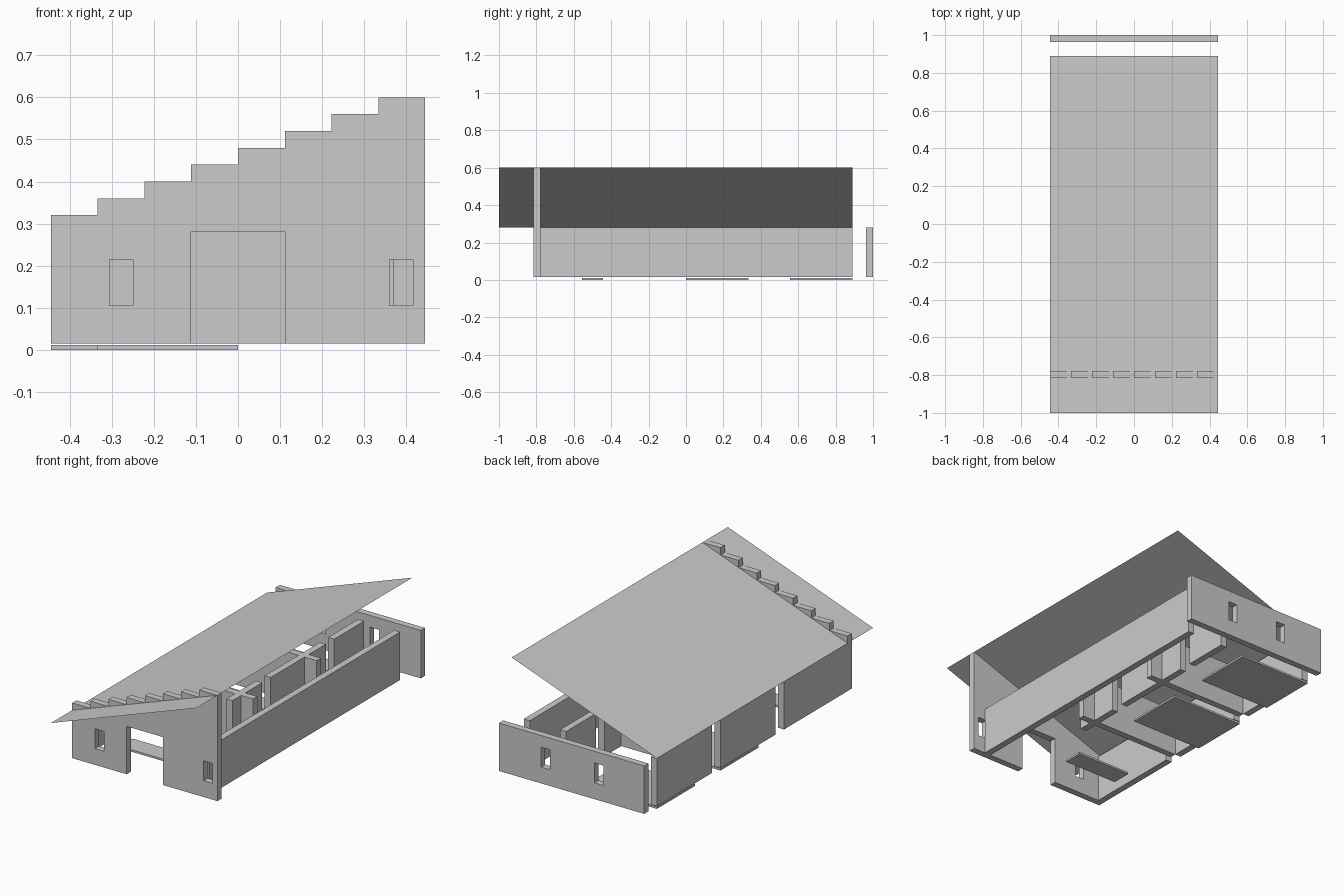
import bpy

if "Cube" in bpy.data.objects:
    bpy.data.objects.remove(bpy.data.objects["Cube"])

U = 1 / 27          # modular grid unit
Z0, Z1 = 0.015, 0.28  # wall base and wall top


def mesh(name, verts, faces):
    me = bpy.data.meshes.new(name)
    me.from_pydata(verts, [], faces)
    ob = bpy.data.objects.new(name, me)
    bpy.context.collection.objects.link(ob)
    return ob


def box(name, x0, x1, y0, y1, z0=Z0, z1=Z1):
    v = [(x, y, z) for z in (z0, z1) for y in (y0, y1) for x in (x0, x1)]
    f = [(0, 2, 3, 1), (4, 5, 7, 6), (0, 1, 5, 4),
         (1, 3, 7, 5), (3, 2, 6, 7), (2, 0, 4, 6)]
    return mesh(name, v, f)


def grid_box(name, x0, x1, y0, y1, z0=Z0, z1=Z1):
    return box(name, x0 * U, x1 * U, y0 * U, y1 * U, z0, z1)


def extruded(name, outline, y0, y1):
    # xz outline (counter-clockwise seen from the front) extruded along y
    n = len(outline)
    v = [(x, y, z) for y in (y0, y1) for x, z in outline]
    f = [tuple(range(n)), tuple(range(2 * n - 1, n - 1, -1))]
    f += [(i, i + n, (i + 1) % n + n, (i + 1) % n) for i in range(n)]
    return mesh(name, v, f)


def cut(ob, holes, y):
    for x0, x1, z0, z1 in holes:
        c = box(ob.name + "_cutter", x0, x1, y - 0.1, y + 0.1, z0, z1)
        c.hide_render = True
        c.hide_viewport = True
        m = ob.modifiers.new("opening", 'BOOLEAN')
        m.operation = 'DIFFERENCE'
        m.solver = 'EXACT'
        m.object = c


# front wall: stepped top and door notch
outline = [(-12 * U, Z0), (-3 * U, Z0), (-3 * U, Z1), (3 * U, Z1), (3 * U, Z0), (12 * U, Z0)]
for i in reversed(range(8)):
    top = 0.32 + 0.04 * i
    outline += [((-12 + 3 * (i + 1)) * U, top), ((-12 + 3 * i) * U, top)]
front = extruded("front_wall", outline, -22 * U, -21 * U)
cut(front, [(-0.305, -0.25, 0.105, 0.215), (0.36, 0.416, 0.105, 0.215)], -21.5 * U)

# back wall with two windows
back = grid_box("back_wall", -12, 12, 26, 27)
cut(back, [(-0.195, -0.14, 0.105, 0.215), (0.133, 0.188, 0.105, 0.215)], 26.5 * U)

# long side walls
grid_box("right_wall", 9, 10, -21, 24)
for i, (a, b) in enumerate([(11, 24), (-4, 9), (-21, -6)]):
    grid_box(f"left_wall_{i}", -12, -11, a, b)

# corridor partitions and the cross walls between the rooms
for i, (a, b) in enumerate([(-7, 0), (2, 15), (17, 24)]):
    grid_box(f"corridor_wall_{i}", 3, 4, a, b)
for i, a in enumerate([-5, 10]):
    grid_box(f"cross_wall_{i}_left", -11, 3, a, a + 1)
    grid_box(f"cross_wall_{i}_right", 4, 6, a, a + 1)

# floor slabs
for i, (x, a, b) in enumerate([(-12, 15, 24), (-12, 0, 9), (-9, -15, -12)]):
    grid_box(f"floor_slab_{i}", x, 0, a, b, 0, 0.011)

# single pitched roof sheet
mesh("roof", [(-12 * U, -1, 0.28), (12 * U, -1, 0.6), (12 * U, 24 * U, 0.6), (-12 * U, 24 * U, 0.28)],
     [(0, 1, 2, 3)])
